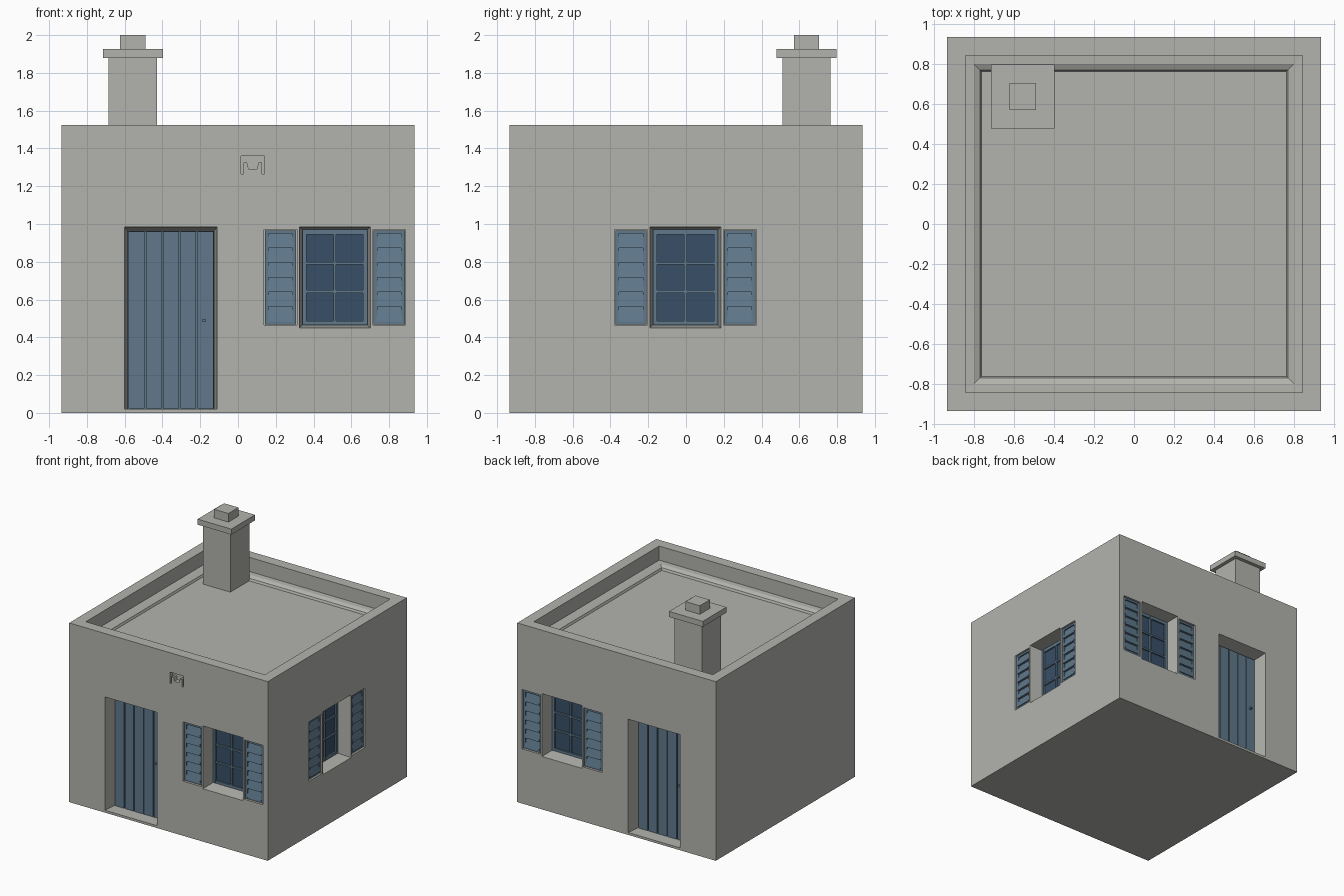
import bpy
import bmesh
from math import pi
from mathutils import Matrix, Vector

cube = bpy.data.objects.get("Cube")
if cube:
    bpy.data.objects.remove(cube, do_unlink=True)


def material(name, rgb):
    m = bpy.data.materials.new(name)
    m.use_nodes = True
    m.diffuse_color = (*rgb, 1)
    m.node_tree.nodes["Principled BSDF"].inputs["Base Color"].default_value = (*rgb, 1)
    return m


PLASTER = material("grey plaster", (0.45, 0.45, 0.42))
PAINT = material("blue paint", (0.115, 0.19, 0.26))
GLASS = material("dark blue glass", (0.04, 0.08, 0.135))

HALF = 0.935
WALL_TOP = 1.525
ROOF = 1.37


def facing(angle):
    """Facade space: x along the wall, y inward from its surface, z up."""
    return Matrix.Rotation(angle, 4, "Z") @ Matrix.Translation((0, -HALF, 0))


FRONT, RIGHT, BACK = facing(0), facing(pi / 2), facing(pi)


def loft(bm, loops, mat=Matrix()):
    """Closed solid through loops with equal point counts."""
    rings = [[bm.verts.new(mat @ Vector(p)) for p in loop] for loop in loops]
    n = len(rings[0])
    for a, b in zip(rings, rings[1:]):
        for i in range(n):
            j = (i + 1) % n
            bm.faces.new((a[i], a[j], b[j], b[i]))
    bm.faces.new(rings[0][::-1])
    bm.faces.new(rings[-1])


def upright(x0, x1, z0, z1, y):
    return [(x0, y, z0), (x1, y, z0), (x1, y, z1), (x0, y, z1)]


def box(bm, x0, x1, y0, y1, z0, z1, mat=Matrix()):
    loft(bm, [upright(x0, x1, z0, z1, y0), upright(x0, x1, z0, z1, y1)], mat)


def finish(name, bm, mat):
    bmesh.ops.recalc_face_normals(bm, faces=bm.faces)
    me = bpy.data.meshes.new(name)
    bm.to_mesh(me)
    bm.free()
    ob = bpy.data.objects.new(name, me)
    bpy.context.collection.objects.link(ob)
    if mat:
        me.materials.append(mat)
    return ob


SILL, HEAD = 0.465, 0.97
OUT = -0.002
DOORS = [("front", FRONT, -0.355), ("back", BACK, 0.355)]
WINDOWS = [("front", FRONT, 0.513), ("right", RIGHT, -0.003), ("back", BACK, -0.513)]
SHUTTER_OFFSET, SHUTTER_HALF = 0.288, 0.087

# Openings to be carved from the solid house
cut = bmesh.new()
loft(cut, [[(-r, -r, z), (r, -r, z), (r, r, z), (-r, r, z)] for r, z in
           [(0.843, 1.6), (0.843, 1.405), (0.8, 1.403), (0.77, 1.388), (0.762, ROOF)]])
for _, m, c in DOORS:
    loft(cut, [upright(c - 0.245, c + 0.245, 0.02, 0.985, OUT),
               upright(c - 0.23, c + 0.23, 0.02, 0.965, 0.14)], m)
for _, m, c in WINDOWS:
    loft(cut, [upright(c - 0.188, c + 0.188, 0.45, 0.985, OUT),
               upright(c - 0.172, c + 0.172, SILL, HEAD, 0.14)], m)
    for s in (-1, 1):
        k = c + s * SHUTTER_OFFSET
        box(cut, k - SHUTTER_HALF, k + SHUTTER_HALF, OUT, 0.03, SILL, HEAD, m)

# Small forked niche above the entrance, symmetric about its middle
half_shape = [(0.063, 1.36), (0.063, 1.265), (0.049, 1.265), (0.049, 1.325),
              (0.03, 1.325), (0.022, 1.292)]
shape = half_shape + [(-x, z) for x, z in reversed(half_shape)]
loft(cut, [[(0.078 + x, y, z) for x, z in shape] for y in (OUT, 0.04)], FRONT)
cutter = finish("opening_cutter", cut, None)
cutter.hide_render = True

# House walls with sunken roof
bm = bmesh.new()
box(bm, -HALF, HALF, -HALF, HALF, 0, WALL_TOP)
house = finish("house_walls", bm, PLASTER)
mod = house.modifiers.new("openings", "BOOLEAN")
mod.operation = "DIFFERENCE"
mod.solver = "EXACT"
mod.object = cutter
deps = bpy.context.evaluated_depsgraph_get()
carved = bpy.data.meshes.new_from_object(house.evaluated_get(deps))
house.modifiers.clear()
house.data = carved
bpy.data.objects.remove(cutter, do_unlink=True)

# Chimney: stack, cap and pot share one centre line
for name, r, z0, z1 in [("chimney_stack", 0.128, ROOF - 0.02, 1.88),
                        ("chimney_cap", 0.159, 1.88, 1.927),
                        ("chimney_pot", 0.067, 1.927, 2.0)]:
    bm = bmesh.new()
    x, y = -0.557, 0.638
    box(bm, x - r, x + r, y - r, y + r, z0, z1)
    finish(name, bm, PLASTER)

# Plank doors with a small knob
for side, m, c in DOORS:
    bm = bmesh.new()
    box(bm, c - 0.229, c + 0.229, 0.125, 0.139, 0.021, 0.964, m)
    pitch = 0.456 / 5
    for i in range(5):
        x = c - 0.228 + i * pitch
        box(bm, x + 0.004, x + pitch - 0.004, 0.11, 0.126, 0.022, 0.96, m)
    finish(side + "_door", bm, PAINT)
    bm = bmesh.new()
    box(bm, c + 0.167, c + 0.183, 0.09, 0.112, 0.482, 0.498, m)
    finish(side + "_door_knob", bm, PAINT)

for side, m, c in WINDOWS:
    # Window frame with glazing bars: two columns, three rows
    bm = bmesh.new()
    for x, w in [(-0.161, 0.011), (0, 0.007), (0.161, 0.011)]:
        box(bm, c + x - w, c + x + w, 0.11, 0.139, SILL + 0.001, HEAD - 0.001, m)
    for z, w in [(0.476, 0.011), (0.643, 0.007), (0.793, 0.007), (0.957, 0.013)]:
        box(bm, c - 0.171, c + 0.171, 0.112, 0.138, z - w, z + w, m)
    finish(side + "_window_frame", bm, PAINT)
    bm = bmesh.new()
    box(bm, c - 0.17, c + 0.17, 0.125, 0.133, SILL + 0.002, HEAD - 0.002, m)
    finish(side + "_window_glass", bm, GLASS)

    # Louvred shutters set into the wall
    for label, s in (("left_hand", -1), ("right_hand", 1)):
        k = c + s * SHUTTER_OFFSET
        w = SHUTTER_HALF - 0.004
        z0, z1 = SILL + 0.004, HEAD - 0.004
        bm = bmesh.new()
        for t in (-1, 1):
            edge, inner = k + t * w, k + t * (w - 0.02)
            box(bm, min(edge, inner), max(edge, inner), 0.012, 0.029, z0, z1, m)
        for a, b in ((z0, z0 + 0.016), (z1 - 0.016, z1)):
            box(bm, k - w, k + w, 0.0125, 0.028, a, b, m)
        step = (z1 - z0 - 0.032) / 6
        for i in range(6):
            z = z0 + 0.016 + i * step
            profile = [(0.005, z), (0.029, z), (0.029, z + step), (0.024, z + step)]
            loft(bm, [[(x, y, h) for y, h in profile]
                      for x in (k - w + 0.016, k + w - 0.016)], m)
        finish(side + "_shutter_" + label, bm, PAINT)
